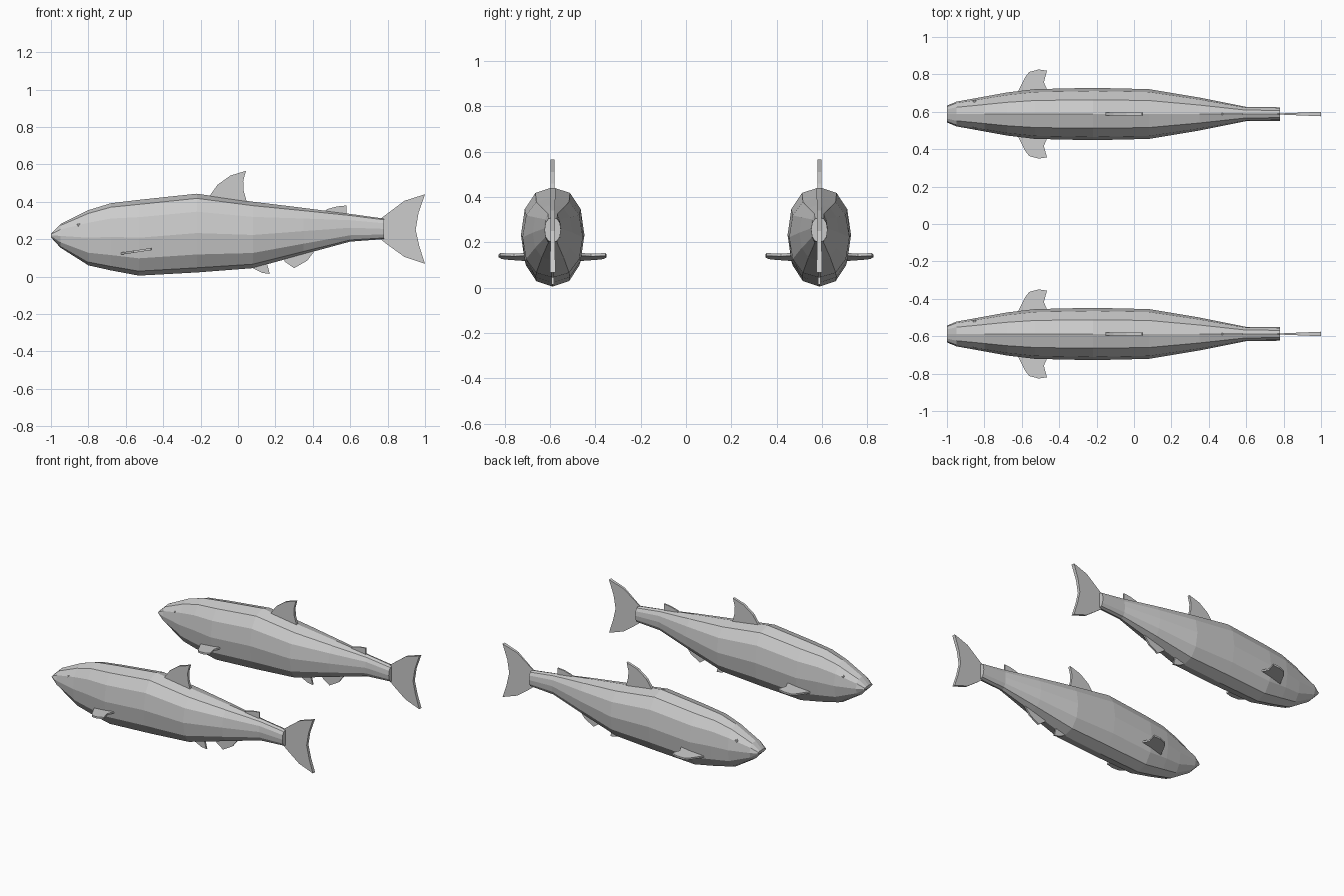
import bpy, bmesh, math

if "Cube" in bpy.data.objects:
    bpy.data.objects.remove(bpy.data.objects["Cube"])

FISH_Y = 0.588
SIDES = 12


def make_mesh(name, verts, faces):
    me = bpy.data.meshes.new(name)
    me.from_pydata(verts, [], faces)
    bm = bmesh.new()
    bm.from_mesh(me)
    bmesh.ops.recalc_face_normals(bm, faces=bm.faces)
    bm.to_mesh(me)
    bm.free()
    return me


def place(name, me, y):
    ob = bpy.data.objects.new(name, me)
    ob.location.y = y
    bpy.context.collection.objects.link(ob)
    return ob


def soft(v, p=0.88):
    return math.copysign(abs(v) ** p, v)


def plate(name, pts, half):
    """Thin fin: pts are outline points, half gives an offset vector per point."""
    n = len(pts)
    offs = [half(p) for p in pts]
    verts = [tuple(a + s * b for a, b in zip(p, o))
             for s in (1, -1) for p, o in zip(pts, offs)]
    faces = [tuple(range(n)), tuple(range(2 * n - 1, n - 1, -1))]
    faces += [(i, (i + 1) % n, n + (i + 1) % n, n + i) for i in range(n)]
    return make_mesh(name, verts, faces)


def upright_fin(name, outline, thick):
    return plate(name, [(x, 0, z) for x, z in outline],
                 lambda p: (0, thick(p[0]), 0))


# Body: lofted stations (x, top, bottom, half width)
stations = [(-1, .23, .21, .045), (-.95, .28, .155, .066), (-.8, .355, .06, .093),
            (-.68, .392, .033, .115), (-.53, .41, .005, .133), (-.22, .443, .022, .14),
            (.08, .4, .045, .133), (.35, .367, .119, .088), (.6, .335, .187, .038),
            (.78, .31, .2, .036)]
verts, faces = [], []
for x, top, bot, w in stations:
    for i in range(SIDES):
        a = 2 * math.pi * i / SIDES
        verts.append((x, w * soft(math.sin(a)),
                      (top + bot) / 2 + (top - bot) / 2 * soft(math.cos(a))))
for s in range(len(stations) - 1):
    for i in range(SIDES):
        j = (i + 1) % SIDES
        a, b = s * SIDES, (s + 1) * SIDES
        faces.append((a + i, a + j, b + j, b + i))
last = (len(stations) - 1) * SIDES
faces += [tuple(range(SIDES)), tuple(range(last, last + SIDES))]
parts = {"body": make_mesh("body", verts, faces)}

# Upright fins
parts["dorsal_fin"] = upright_fin("dorsal_fin", [
    (-.16, .42), (-.11, .49), (-.04, .54), (.042, .565),
    (.028, .51), (.03, .46), (.05, .39)], lambda x: .009)
parts["adipose_fin"] = upright_fin("adipose_fin", [
    (.46, .34), (.475, .36), (.53, .375), (.58, .38), (.58, .32)], lambda x: .005)
parts["tail_fin"] = upright_fin("tail_fin", [
    (.75, .3), (.79, .33), (.89, .405), (1, .44), (.965, .34), (.95, .25),
    (.97, .16), (1, .068), (.89, .105), (.8, .17), (.75, .21)],
    lambda x: .003 + .009 * max(0, (x - .78) / .22))
parts["pelvic_fin"] = upright_fin("pelvic_fin", [
    (.06, .07), (.08, .045), (.13, .02), (.17, .014), (.155, .07)], lambda x: .006)
parts["anal_fin"] = upright_fin("anal_fin", [
    (.24, .11), (.25, .08), (.3, .045), (.37, .085), (.42, .15)], lambda x: .006)

# Pectoral fins, one per side
pectoral = [(-.64, .08), (-.62, .12), (-.58, .2), (-.56, .225), (-.51, .238),
            (-.465, .232), (-.482, .17), (-.46, .12), (-.45, .08)]
for side, s in (("left", 1), ("right", -1)):
    parts[side + "_pectoral_fin"] = plate(
        side + "_pectoral_fin",
        [(x, s * y, .122 + .15 * (x + .63)) for x, y in pectoral],
        lambda p: (0, 0, .006))

# Eyes: small bumps on the head
bm = bmesh.new()
for s in (1, -1):
    g = bmesh.ops.create_icosphere(bm, subdivisions=1, radius=.014)
    bmesh.ops.translate(bm, verts=g["verts"], vec=(-.85, s * .064, .275))
parts["eyes"] = bpy.data.meshes.new("eyes")
bm.to_mesh(parts["eyes"])
bm.free()

# Two fish side by side
for label, y in (("near", -FISH_Y), ("far", FISH_Y)):
    for name, me in parts.items():
        place(label + "_" + name, me, y)
